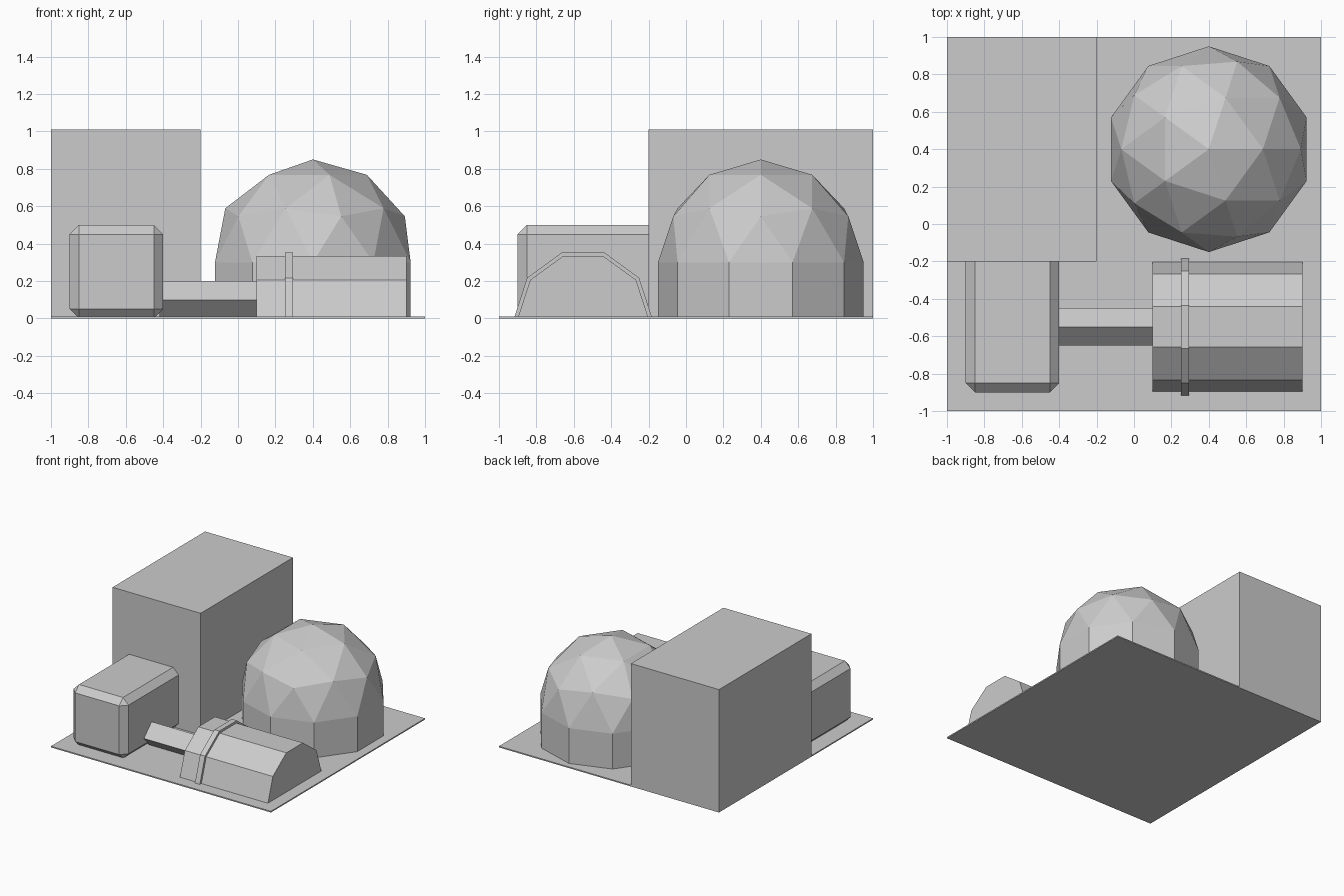
import bpy, bmesh, math
from mathutils import Matrix, Vector

if "Cube" in bpy.data.objects:
    bpy.data.objects.remove(bpy.data.objects["Cube"])

grey = bpy.data.materials.new("light_grey")
grey.diffuse_color = (0.6, 0.6, 0.6, 1)
grey.use_nodes = True
grey.node_tree.nodes["Principled BSDF"].inputs["Base Color"].default_value = grey.diffuse_color


def finish(name, bm):
    bmesh.ops.recalc_face_normals(bm, faces=bm.faces[:])
    mesh = bpy.data.meshes.new(name)
    bm.to_mesh(mesh)
    bm.free()
    mesh.materials.append(grey)
    obj = bpy.data.objects.new(name, mesh)
    bpy.context.collection.objects.link(obj)
    return obj


def box(name, lo, hi, chamfer=0):
    lo, hi = Vector(lo), Vector(hi)
    bm = bmesh.new()
    bmesh.ops.create_cube(bm, size=1, matrix=Matrix.Translation((lo + hi) / 2)
                          @ Matrix.Diagonal((*(hi - lo), 1)))
    if chamfer:
        bmesh.ops.bevel(bm, geom=bm.edges[:], offset=chamfer, segments=1,
                        profile=0.5, affect='EDGES')
    return finish(name, bm)


def prism_x(name, profile, x0, x1):
    """Extrude a (y, z) profile along x."""
    bm = bmesh.new()
    face = bm.faces.new([bm.verts.new((x0, y, z)) for y, z in profile])
    ext = bmesh.ops.extrude_face_region(bm, geom=[face], use_keep_orig=True)
    verts = [v for v in ext["geom"] if isinstance(v, bmesh.types.BMVert)]
    bmesh.ops.translate(bm, verts=verts, vec=(x1 - x0, 0, 0))
    return finish(name, bm)


def arc(y, z, radius, start, step, count):
    return [(y + radius * math.cos(math.radians(start + step * i)),
             z + radius * math.sin(math.radians(start + step * i)))
            for i in range(count)]


# Ground plate and buildings
box("base_plate", (-1, -1, 0), (1, 1, 0.01))
box("tall_block", (-1, -0.2, 0.01), (-0.2, 1, 1.01))
box("chamfered_module", (-0.9, -0.9, 0), (-0.4, -0.1, 0.5), 0.05)

# Half-decagon tunnel with a raised rib, and the diamond connecting tube
prism_x("tunnel", arc(-0.55, 0, 0.35, 0, 36, 6), 0.1, 0.9)
prism_x("tunnel_rib", arc(-0.55, 0, 0.37, 0, 36, 6), 0.25, 0.295)
prism_x("connecting_tube", arc(-0.55, 0.1, 0.1, 0, 90, 4), -0.42, 0.12)

# Dome: upper half of an icosphere with its rim extruded down to the plate
bm = bmesh.new()
bmesh.ops.create_icosphere(bm, subdivisions=2, radius=0.55,
                           matrix=Matrix.Translation((0.4, 0.4, 0.3)))
bmesh.ops.delete(bm, geom=[v for v in bm.verts if v.co.z < 0.299], context='VERTS')
rim = [e for e in bm.edges if e.is_boundary]
ext = bmesh.ops.extrude_edge_only(bm, edges=rim)
for v in ext["geom"]:
    if isinstance(v, bmesh.types.BMVert):
        v.co.z = 0.01
finish("dome", bm)
